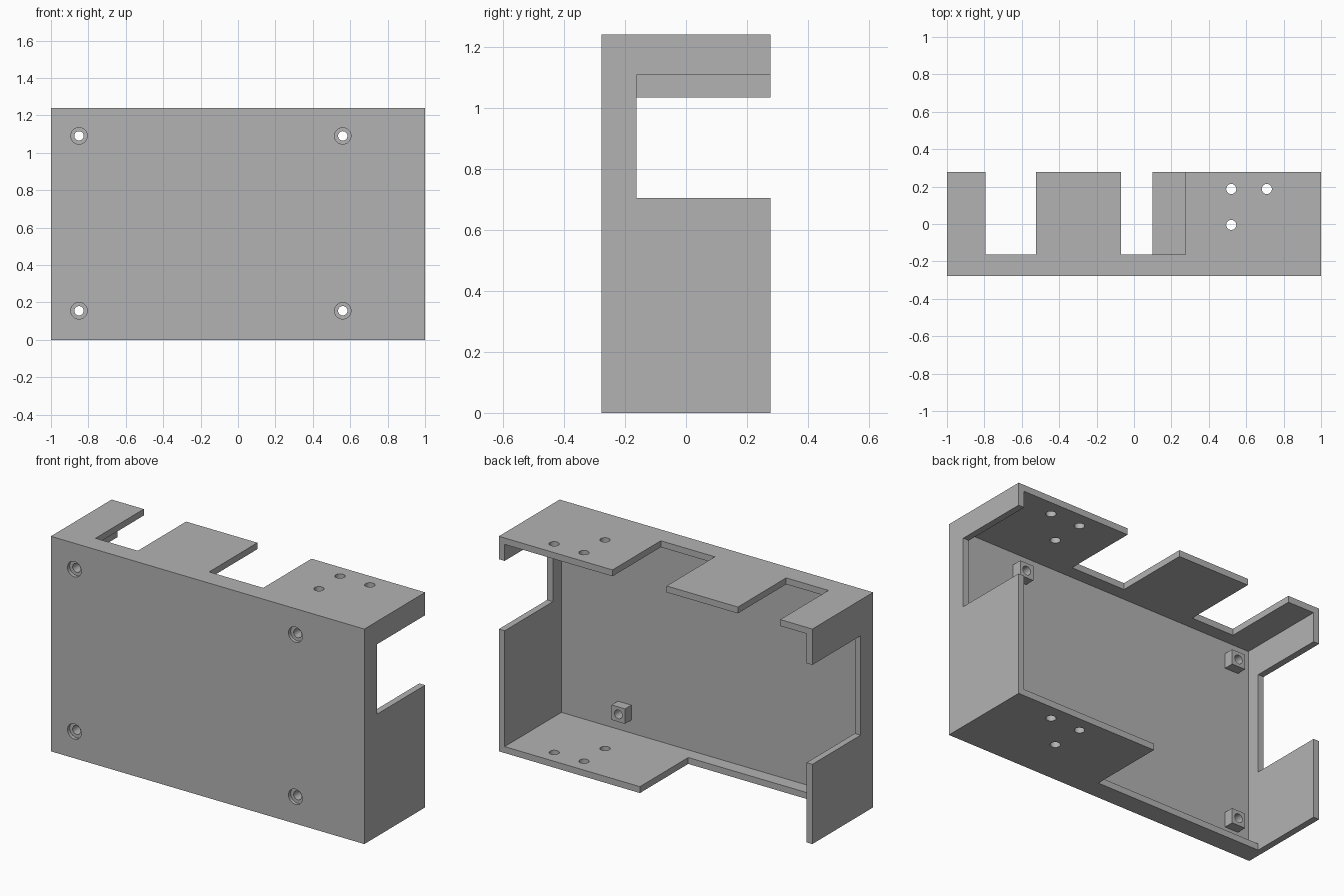
import bpy, math

if "Cube" in bpy.data.objects:
    bpy.data.objects.remove(bpy.data.objects["Cube"])

W, D, H, T = 1.0, 0.277, 1.24, 0.037   # half width, half depth, height, wall thickness

grey = bpy.data.materials.new("grey plastic")
grey.diffuse_color = (0.45, 0.45, 0.45, 1)
grey.use_nodes = True
grey.node_tree.nodes["Principled BSDF"].inputs["Base Color"].default_value = grey.diffuse_color


def box(name, x, y, z):
    """Box from (min, max) pairs."""
    bpy.ops.mesh.primitive_cube_add(
        size=1, location=[sum(r) / 2 for r in (x, y, z)])
    ob = bpy.context.object
    ob.name = name
    ob.scale = [r[1] - r[0] for r in (x, y, z)]
    bpy.ops.object.transform_apply(location=True, rotation=True, scale=True)
    ob.data.materials.append(grey)
    return ob


def rod(loc, radius, length, along_y=False):
    """Round cutter along z, or along y."""
    bpy.ops.mesh.primitive_cylinder_add(
        vertices=32, radius=radius, depth=length, location=loc,
        rotation=(math.pi / 2 if along_y else 0, 0, 0))
    ob = bpy.context.object
    bpy.ops.object.transform_apply(location=True, rotation=True, scale=True)
    ob.data.materials.append(grey)
    return ob


def cut(target, cutter):
    mod = target.modifiers.new("cut", 'BOOLEAN')
    mod.operation = 'DIFFERENCE'
    mod.solver = 'EXACT'
    mod.object = cutter
    bpy.context.view_layer.objects.active = target
    bpy.ops.object.modifier_apply(modifier=mod.name)
    bpy.data.objects.remove(cutter, do_unlink=True)


def smooth(ob):
    bpy.ops.object.select_all(action='DESELECT')
    ob.select_set(True)
    bpy.context.view_layer.objects.active = ob
    bpy.ops.object.shade_smooth_by_angle(angle=math.radians(30))


# Open-backed shell
case = box("case_shell", (-W, W), (-D, D), (0, H))
cut(case, box("cutter", (-W + T, W - T), (-D + T, D + 0.2), (T, H - T)))

# Openings in the walls, all running out through the back edge
NOTCH = (-0.163, D + 0.1)
openings = [
    ((-0.795, -0.525), (H - 0.1, H + 0.1)),   # roof, left
    ((-0.07, 0.275), (H - 0.1, H + 0.1)),     # roof, middle
    ((-W + T, 0.10), (-0.1, 0.1)),            # floor
    ((W - 0.1, W + 0.1), (0.705, 1.108)),     # right wall
    ((-W - 0.1, -W + 0.1), (0.46, 1.033)),    # left wall
]
for x, z in openings:
    cut(case, box("cutter", x, NOTCH, z))

# Three small holes through both roof and floor
for x, y in ((0.52, 0.187), (0.71, 0.187), (0.52, -0.005)):
    cut(case, rod((x, y, H / 2), 0.027, H + 0.4))

# Countersunk screw holes with square standoffs inside
S, L, Y0 = 0.043, 0.057, -D + T
for side, x in (("left", -0.85), ("right", 0.56)):
    for level, z in (("lower", 0.155), ("upper", 1.09)):
        cut(case, rod((x, -D, z), 0.044, 0.04, True))
        cut(case, rod((x, -D, z), 0.025, 0.3, True))
        post = box(f"standoff_{level}_{side}",
                   (x - S, x + S), (Y0, Y0 + L), (z - S, z + S))
        cut(post, rod((x, Y0, z), 0.025, 0.4, True))
        smooth(post)

smooth(case)
